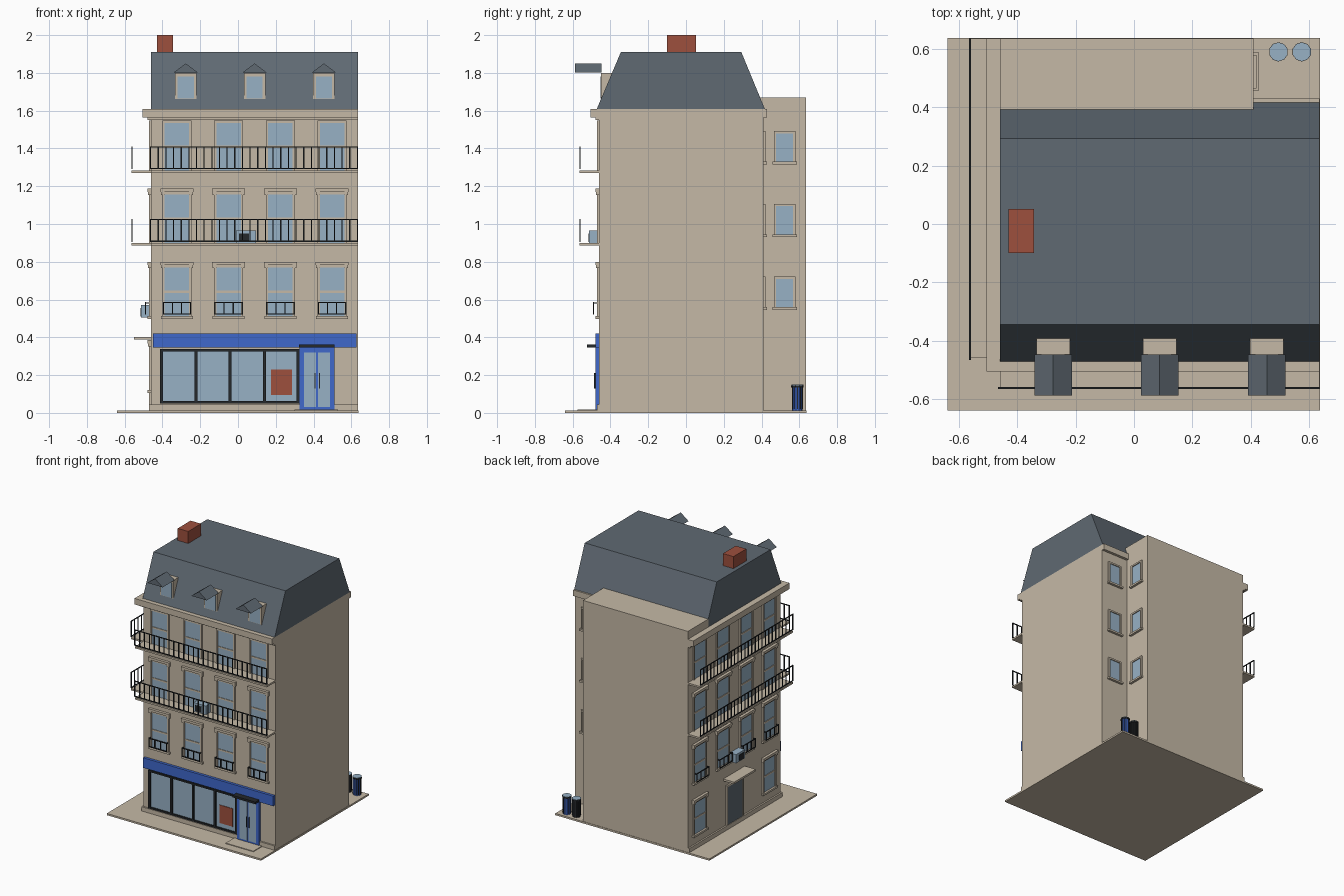
import bpy, bmesh
from math import pi
from mathutils import Matrix, Vector

cube = bpy.data.objects.get("Cube")
if cube:
    bpy.data.objects.remove(cube, do_unlink=True)


def material(name, *rgb):
    m = bpy.data.materials.new(name)
    m.use_nodes = True
    m.diffuse_color = (*rgb, 1)
    m.node_tree.nodes["Principled BSDF"].inputs["Base Color"].default_value = (*rgb, 1)
    return m


STONE = material("stone", 0.56, 0.485, 0.38)
SLATE = material("slate", 0.115, 0.142, 0.17)
GLASS = material("glass", 0.31, 0.44, 0.56)
BLUE = material("blue paint", 0.05, 0.14, 0.6)
BRICK = material("brick", 0.34, 0.08, 0.048)
BLACK = material("black iron", 0.018, 0.021, 0.024)

parts = {}


def part(name, mat):
    return parts.setdefault(name, (bmesh.new(), mat))[0]


# Walls map (along, outward) to (x, y)
XL, XR, YF, YB, YW, XW = -0.46, 0.635, -0.46, 0.41, 0.635, 0.41
def ground(u, d): return u, d
def front(u, d): return u, YF - d
def side(u, d): return XL - d, u
def wing(u, d): return XW + d, u
def back(u, d): return u, YB + d


def box(name, mat, u0, u1, d0, d1, z0, z1, wall=ground):
    a, b = Vector((*wall(u0, d0), z0)), Vector((*wall(u1, d1), z1))
    size = [abs(c) for c in b - a]
    bmesh.ops.create_cube(part(name, mat), size=1,
                          matrix=Matrix.Translation((a + b) / 2) @ Matrix.Diagonal((*size, 1)))


def prism(name, mat, profile, axis, start, end):
    """Extrude a closed profile (across, z) along x or y."""
    bm = part(name, mat)
    place = (lambda p, t: (t, p[0], p[1])) if axis == "x" else (lambda p, t: (p[0], t, p[1]))
    face = bm.faces.new([bm.verts.new(place(p, start)) for p in profile])
    new = bmesh.ops.extrude_face_region(bm, geom=[face])["geom"]
    move = Vector((end - start, 0, 0)) if axis == "x" else Vector((0, end - start, 0))
    bmesh.ops.translate(bm, vec=move, verts=[v for v in new if isinstance(v, bmesh.types.BMVert)])


def cylinder(name, mat, x, y, r, z0, z1):
    bmesh.ops.create_cone(part(name, mat), cap_ends=True, segments=10, radius1=r, radius2=r,
                          depth=z1 - z0, matrix=Matrix.Translation((x, y, (z0 + z1) / 2)))


def window(wall, u, z0, z1, w=0.13, lintel=True, sill=True, transom=True):
    h, f = w / 2, 0.012
    box("window_glass", GLASS, u - h, u + h, -0.01, 0.003, z0, z1, wall)
    for s in (-1, 1):
        box("window_frames", STONE, u + s * h, u + s * (h + f), -0.01, 0.01, z0, z1, wall)
    box("window_frames", STONE, u - h - f, u + h + f, -0.01, 0.01, z1, z1 + f, wall)
    if transom:
        m = z0 + (z1 - z0) * 0.5
        box("window_frames", STONE, u - h, u + h, -0.01, 0.007, m - 0.006, m + 0.006, wall)
    if lintel:
        box("lintels", STONE, u - h - 0.022, u + h + 0.022, 0, 0.02, z1 + 0.012, z1 + 0.03, wall)
        for s in (-1, 1):
            box("lintels", STONE, u + s * h, u + s * (h + 0.02), 0, 0.016, z1 - 0.004, z1 + 0.012, wall)
    if sill:
        box("sills", STONE, u - h - 0.02, u + h + 0.02, 0, 0.018, z0 - 0.014, z0, wall)


def railing(name, wall, u0, u1, d, z0, z1, count, t=0.006):
    for z in (z0, z1 - t):
        box(name, BLACK, u0, u1, d - t / 2, d + t / 2, z, z + t, wall)
    for i in range(count):
        u = u0 + t / 2 + (u1 - u0 - t) * i / (count - 1)
        box(name, BLACK, u - t / 2, u + t / 2, d - t / 2, d + t / 2, z0, z1, wall)


# Pavement and door step
box("pavement", STONE, -0.64, 0.638, -0.64, 0.638, 0, 0.013)
box("door_step", STONE, 0.3, 0.53, YF - 0.115, YF, 0, 0.018)

# Main block and rear wing
box("main_walls", STONE, XL, XR, YF, YB, 0.01, 1.61)
box("rear_wing", STONE, XL, XW, YB - 0.02, YW, 0.01, 1.67)

# Mansard roof and chimney
prism("mansard_roof", SLATE, [(-0.472, 1.61), (-0.345, 1.91), (0.293, 1.91), (0.417, 1.61)], "x", XL, XR)
box("chimney", BRICK, -0.43, -0.343, -0.1, 0.052, 1.9, 2.0)

# Dormers with a gabled hood standing forward
for x in (-0.277, 0.088, 0.455):
    box("dormer_walls", STONE, x - 0.057, x + 0.057, -0.45, -0.39, 1.63, 1.8)
    box("dormer_glass", GLASS, x - 0.043, x + 0.043, -0.453, -0.44, 1.665, 1.78)
    prism("dormer_roofs", SLATE, [(x - 0.064, 1.802), (x + 0.064, 1.802), (x, 1.85)], "y", -0.588, -0.447)

# Cornice and plinth along both street walls
for wall, u0, u1 in ((front, XL, XR), (side, YF, YW)):
    box("cornice", STONE, u0 - 0.045, u1, -0.01, 0.045, 1.565, 1.61, wall)
    box("cornice", STONE, u0 - 0.02, u1, -0.01, 0.02, 1.55, 1.565, wall)
    box("plinth", STONE, u0 - 0.012, u1, -0.01, 0.012, 0.01, 0.045, wall)
box("rear_cornice", STONE, XW, XR, 0, 0.02, 1.565, 1.61, back)

# Street windows, window guards and balconies
for wall, u0, u1 in ((front, XL, XR), (side, YF, YW)):
    bay = (u1 - u0) / 4
    for i in range(4):
        u = u0 + bay * (i + 0.5)
        window(wall, u, 0.512, 0.77)
        window(wall, u, 0.9, 1.157, sill=False)
        window(wall, u, 1.284, 1.535, lintel=False, sill=False)
        railing("window_guards", wall, u - 0.075, u + 0.075, 0.03, 0.52, 0.588, 4)
        for s in (-1, 1):
            box("window_guards", BLACK, u + s * 0.069, u + s * 0.075, 0, 0.03, 0.578, 0.585, wall)
    for z in (0.9, 1.284):
        box("balcony_floors", STONE, u0, u1, 0, 0.105, z - 0.013, z, wall)
        railing("balcony_railings", wall, u0 - 0.006, u1, 0.102, z + 0.006, z + 0.126, 28)

# Courtyard windows at the back
for z in (0.56, 0.945, 1.33):
    window(wing, 0.522, z, z + 0.15, 0.09, lintel=False, transom=False)
    window(back, 0.522, z, z + 0.15, 0.09, lintel=False, transom=False)

# Shopfront: sign band, framed glazing and poster
box("shop_sign_band", BLUE, -0.45, 0.627, 0, 0.02, 0.345, 0.42, front)
box("shop_glass", GLASS, -0.41, 0.32, 0, 0.006, 0.05, 0.335, front)
for z in (0.05, 0.325):
    box("shop_frame", BLACK, -0.412, 0.325, 0, 0.016, z, z + 0.012, front)
for x in (-0.404, -0.222, -0.042, 0.14, 0.317):
    box("shop_frame", BLACK, x - 0.008, x + 0.008, 0, 0.016, 0.05, 0.335, front)
box("poster", BRICK, 0.175, 0.285, 0.004, 0.01, 0.095, 0.23, front)

# Double shop door with canopy
box("shop_door", BLUE, 0.325, 0.51, 0, 0.018, 0.015, 0.345, front)
for x in (0.35, 0.424):
    box("shop_door_glass", GLASS, x, x + 0.062, 0.01, 0.02, 0.03, 0.32, front)
for x in (0.405, 0.428):
    box("door_handles", BLACK, x, x + 0.005, 0.02, 0.026, 0.13, 0.21, front)
box("door_canopy", BLACK, 0.322, 0.512, 0, 0.065, 0.347, 0.362, front)

# Side entrance, its canopy and the ground floor side windows
box("side_door", SLATE, 0.0, 0.175, 0, 0.008, 0.02, 0.33, side)
for u in (-0.012, 0.175):
    box("side_door_frame", STONE, u, u + 0.012, 0, 0.012, 0.015, 0.342, side)
box("side_door_frame", STONE, -0.012, 0.187, 0, 0.012, 0.33, 0.342, side)
box("side_canopy", STONE, -0.04, 0.215, 0, 0.09, 0.388, 0.403, side)
for u in (-0.323, 0.498):
    window(side, u, 0.12, 0.355)

# Cooling units with fan grilles
for wall, u, z in ((front, 0.042, 0.9), (side, 0.087, 0.505)):
    box("cooling_units", GLASS, u - 0.052, u + 0.052, 0, 0.053, z, z + 0.065, wall)
    box("cooling_grilles", BLACK, u - 0.037, u + 0.015, 0.05, 0.056, z + 0.006, z + 0.05, wall)

# Two ribbed bins in the courtyard
for x, name, mat in ((0.575, "blue_bin", BLUE), (0.495, "black_bin", BLACK)):
    y = 0.59
    cylinder(name, mat, x, y, 0.028, 0.013, 0.135)
    cylinder(name + "_rim", BLACK, x, y, 0.033, 0.135, 0.146)
    cylinder(name + "_lid", GLASS, x, y, 0.032, 0.146, 0.149)
    for i in range(10):
        c = Matrix.Rotation(i * pi / 5, 3, "Z") @ Vector((0.028, 0, 0))
        box(name + "_ribs", BLACK, x + c.x - 0.002, x + c.x + 0.002,
            y + c.y - 0.002, y + c.y + 0.002, 0.02, 0.135)

# Turn every collected part into an object
for name, (bm, mat) in parts.items():
    bmesh.ops.recalc_face_normals(bm, faces=bm.faces)
    mesh = bpy.data.meshes.new(name)
    bm.to_mesh(mesh)
    bm.free()
    mesh.materials.append(mat)
    bpy.context.scene.collection.objects.link(bpy.data.objects.new(name, mesh))
